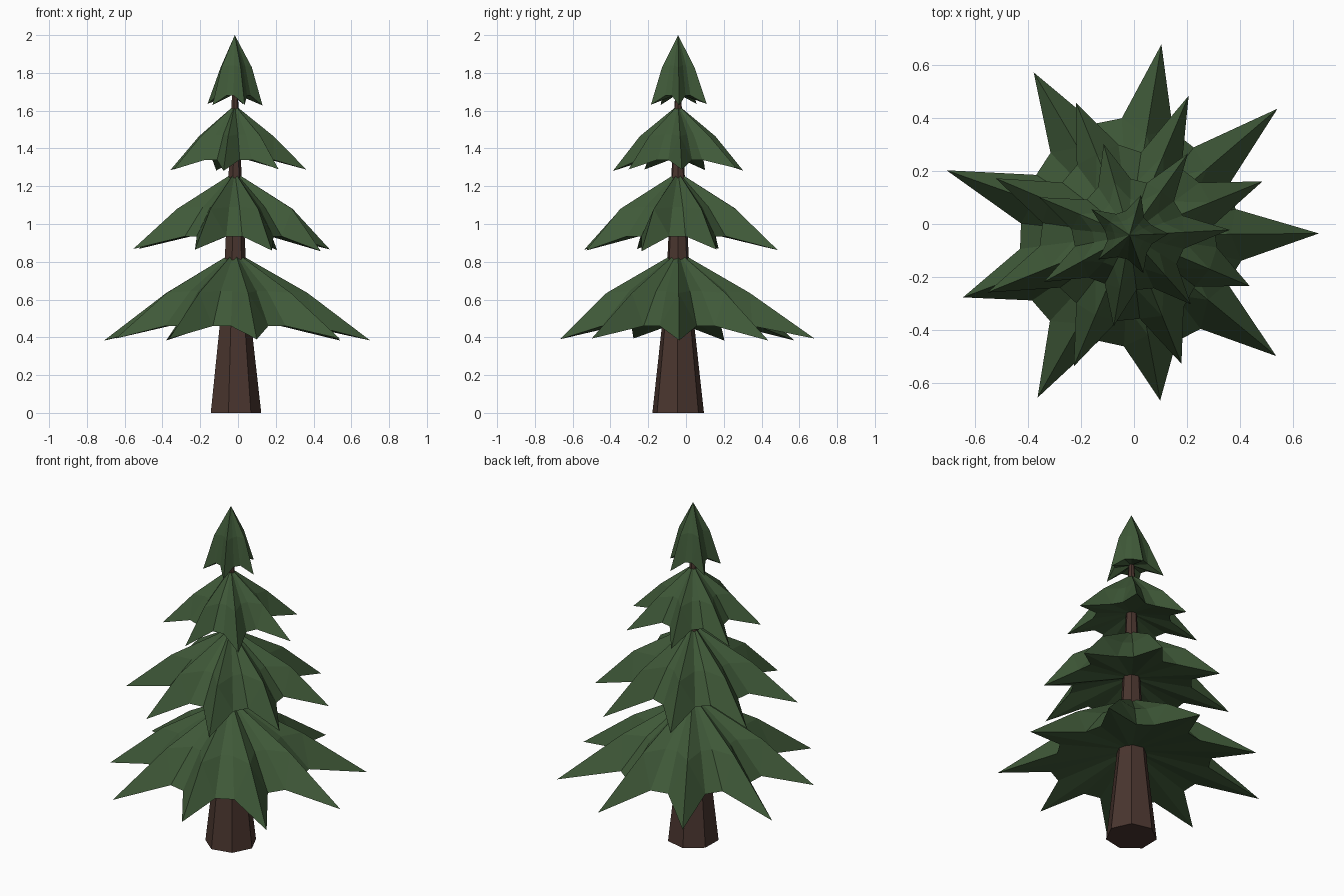
import bpy
import bmesh
import random
from math import cos, sin, radians
from mathutils import Vector

random.seed(4)
AXIS = Vector((-0.017, -0.042, 0))

cube = bpy.data.objects.get("Cube")
if cube:
    bpy.data.objects.remove(cube)


def make_material(name, colour):
    mat = bpy.data.materials.new(name)
    mat.use_nodes = True
    mat.diffuse_color = colour
    mat.node_tree.nodes["Principled BSDF"].inputs["Base Color"].default_value = colour
    return mat


needles = make_material("needle_green", (0.05, 0.1, 0.04, 1))
bark = make_material("bark_brown", (0.068, 0.036, 0.028, 1))


def polar(angle, radius, z):
    a = radians(angle)
    return AXIS + Vector((radius * cos(a), radius * sin(a), z))


def bridge(bm, lower, upper):
    n = len(lower)
    for i in range(n):
        j = (i + 1) % n
        bm.faces.new((lower[i], lower[j], upper[j], upper[i]))


def fan(bm, ring, centre):
    for i, v in enumerate(ring):
        bm.faces.new((v, ring[(i + 1) % len(ring)], centre))


def finish(bm, name, mat):
    bmesh.ops.recalc_face_normals(bm, faces=bm.faces)
    mesh = bpy.data.meshes.new(name)
    bm.to_mesh(mesh)
    bm.free()
    mesh.materials.append(mat)
    obj = bpy.data.objects.new(name, mesh)
    bpy.context.collection.objects.link(obj)


# Tapered seven-sided trunk
bm = bmesh.new()
rings = []
for radius, z in [(0.14, 0), (0.087, 0.47), (0.058, 0.82), (0.037, 1.24),
                  (0.02, 1.62), (0.012, 1.75)]:
    rings.append([bm.verts.new(polar(360 * i / 7 - 1, radius, z)) for i in range(7)])
for low, high in zip(rings, rings[1:]):
    bridge(bm, low, high)
bm.faces.new(rings[0])
bm.faces.new(rings[-1])
finish(bm, "trunk", bark)


# Star-shaped canopy: each branch has a bent ridge, with a flat notch between branches
def canopy(name, apex, tips, start, knee, tip_z, notch, under_z):
    bm = bmesh.new()
    middle, rim = [], []
    step = 360 / len(tips)
    for i, tip in enumerate(tips):
        angle = start + i * step
        middle.append(bm.verts.new(polar(angle, *knee)))
        rim.append(bm.verts.new(polar(angle, tip, tip_z + random.uniform(-0.005, 0.01))))
        for k in (1, 2):
            a = angle + k * step / 3
            r = notch[0] * random.uniform(0.95, 1.05)
            middle.append(bm.verts.new(polar(a, r * 0.64, knee[1] + 0.01)))
            rim.append(bm.verts.new(polar(a, r, notch[1])))
    bridge(bm, rim, middle)
    fan(bm, middle, bm.verts.new(polar(0, 0, apex)))
    fan(bm, rim, bm.verts.new(polar(0, 0, under_z)))
    bmesh.ops.triangulate(bm, faces=[f for f in bm.faces if len(f.verts) > 3])
    finish(bm, name, needles)


canopy("bottom_canopy", 0.855, [0.717, 0.737, 0.732, 0.715, 0.735, 0.673, 0.707, 0.637, 0.72],
       0.5, (0.385, 0.635), 0.385, (0.43, 0.46), 0.54)
canopy("lower_middle_canopy", 1.275, [0.543, 0.573, 0.54, 0.55, 0.58, 0.54, 0.525, 0.495],
       22, (0.33, 1.08), 0.86, (0.33, 0.935), 0.99)
canopy("upper_middle_canopy", 1.63, [0.38, 0.38, 0.358, 0.37, 0.37, 0.35, 0.35],
       3, (0.205, 1.465), 1.285, (0.215, 1.34), 1.39)
canopy("top_canopy", 2.0, [0.147, 0.158, 0.174, 0.15, 0.153],
       2, (0.09, 1.83), 1.63, (0.09, 1.68), 1.69)
